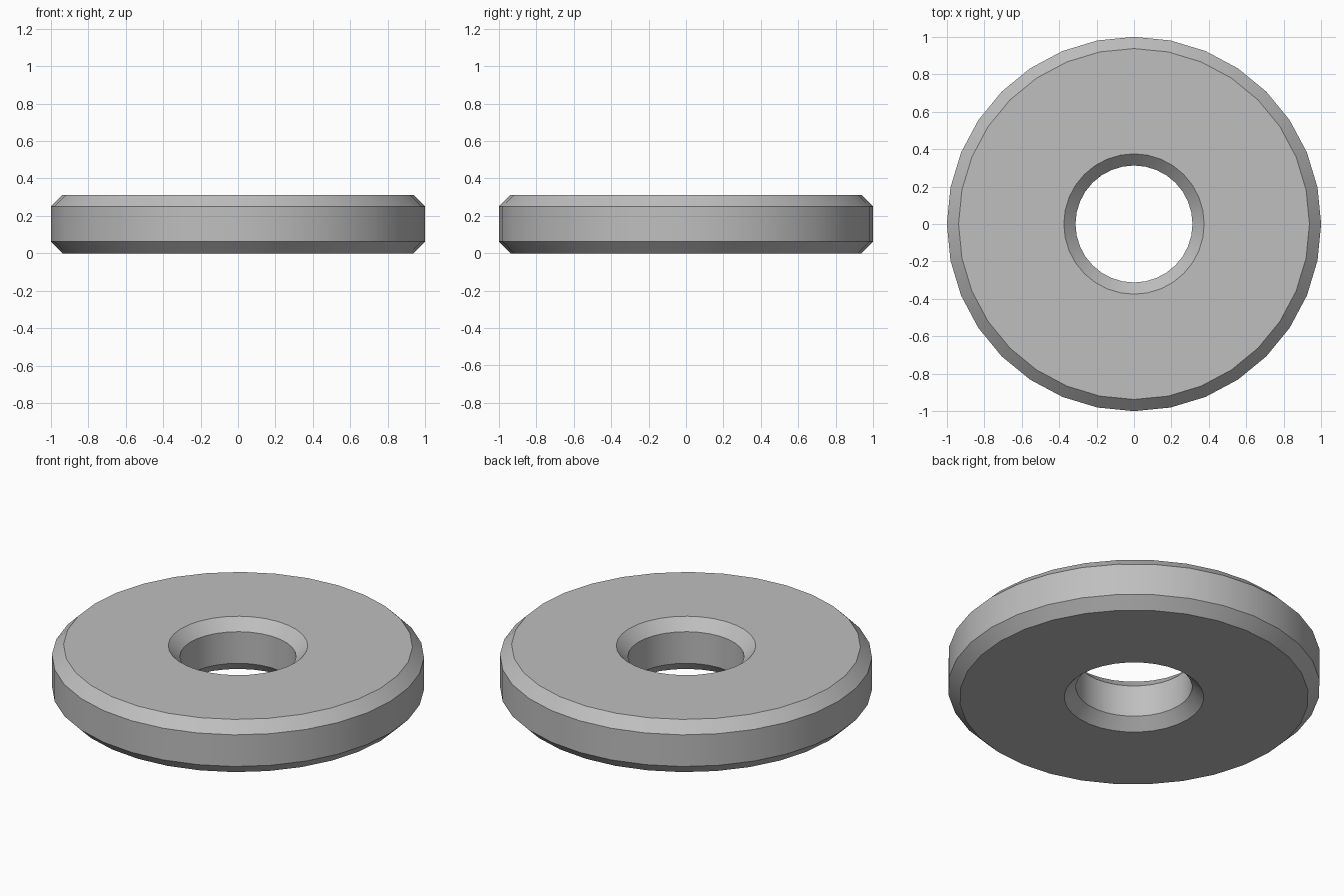
import bpy
import bmesh
from math import radians, tau
from mathutils import Matrix

cube = bpy.data.objects.get("Cube")
if cube:
    bpy.data.objects.remove(cube, do_unlink=True)

OUTER, INNER, HEIGHT, CHAMFER, SIDES = 1.0, 0.3125, 0.3125, 0.0625, 32

# Plain grey metal
grey = bpy.data.materials.new("grey metal")
grey.use_nodes = True
color = (0.52, 0.52, 0.52, 1)
grey.diffuse_color = color
grey.node_tree.nodes["Principled BSDF"].inputs["Base Color"].default_value = color

# Chamfered rectangular cross-section, counter-clockwise in (radius, height)
c = CHAMFER
profile = [
    (INNER + c, 0), (OUTER - c, 0), (OUTER, c), (OUTER, HEIGHT - c),
    (OUTER - c, HEIGHT), (INNER + c, HEIGHT), (INNER, HEIGHT - c), (INNER, c),
]

# Revolve the section into a closed ring
bm = bmesh.new()
rings = []
for i in range(SIDES):
    turn = Matrix.Rotation(tau * i / SIDES, 3, "Z")
    rings.append([bm.verts.new(turn.col[0] * r + turn.col[2] * z) for r, z in profile])
for i, ring in enumerate(rings):
    following = rings[(i + 1) % SIDES]
    for j in range(len(profile)):
        k = (j + 1) % len(profile)
        bm.faces.new((ring[j], following[j], following[k], ring[k]))
bmesh.ops.recalc_face_normals(bm, faces=bm.faces)

mesh = bpy.data.meshes.new("washer_ring")
bm.to_mesh(mesh)
bm.free()
mesh.materials.append(grey)
washer = bpy.data.objects.new("washer_ring", mesh)
bpy.context.collection.objects.link(washer)

# Smooth round walls with crisp chamfer edges
bpy.ops.object.select_all(action="DESELECT")
washer.select_set(True)
bpy.context.view_layer.objects.active = washer
bpy.ops.object.shade_smooth_by_angle(angle=radians(30))
